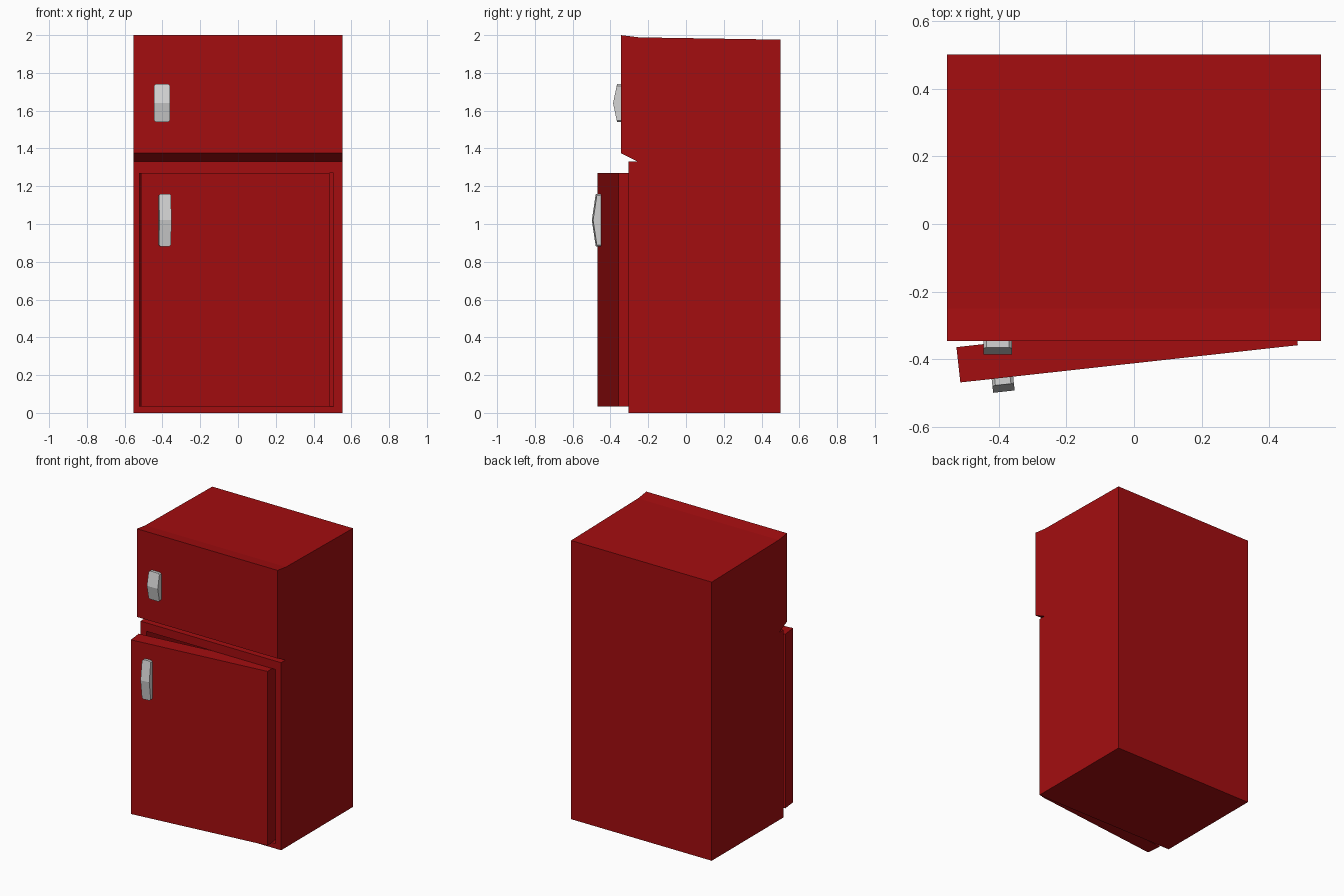
import bpy, bmesh, math
from mathutils import Matrix

if "Cube" in bpy.data.objects:
    bpy.data.objects.remove(bpy.data.objects["Cube"])


def material(name, color):
    m = bpy.data.materials.new(name)
    m.diffuse_color = (*color, 1)
    m.use_nodes = True
    m.node_tree.nodes["Principled BSDF"].inputs["Base Color"].default_value = m.diffuse_color
    return m


RED = material("red enamel", (0.37, 0.004, 0.005))
SILVER = material("light grey metal", (0.66, 0.66, 0.66))


def extrude_profile(points, x0, x1):
    """Sweep a (y, z) outline from x0 to x1."""
    bm = bmesh.new()
    a, b = [[bm.verts.new((x, y, z)) for y, z in points] for x in (x0, x1)]
    bm.faces.new(a)
    bm.faces.new(b[::-1])
    n = len(points)
    for i in range(n):
        j = (i + 1) % n
        bm.faces.new((a[i], b[i], b[j], a[j]))
    bmesh.ops.recalc_face_normals(bm, faces=bm.faces)
    bm.normal_update()
    return bm


def finish(bm, name, mat, matrix=None):
    mesh = bpy.data.meshes.new(name)
    bm.to_mesh(mesh)
    bm.free()
    mesh.materials.append(mat)
    obj = bpy.data.objects.new(name, mesh)
    if matrix:
        obj.matrix_world = matrix
    bpy.context.collection.objects.link(obj)
    return obj


def handle(name, x0, x1, front, z0, z1, matrix=None):
    """Peaked pull with clipped corners, standing out from a front plane."""
    mid = (z0 + z1) / 2
    bm = extrude_profile([(front + 0.005, z0), (front - 0.02, z0), (front - 0.041, mid),
                          (front - 0.02, z1), (front + 0.005, z1)], x0, x1)
    corners = [e for e in bm.edges
               if abs(e.verts[0].co.y - e.verts[1].co.y) > 0.02
               and abs(e.verts[0].co.z - e.verts[1].co.z) < 1e-5]
    bmesh.ops.bevel(bm, geom=corners, offset=0.009, segments=1, affect='EDGES')
    finish(bm, name, SILVER, matrix)


# Cabinet with overhanging freezer front and hollow lower compartment
bm = extrude_profile([(0.5, 0), (0.5, 1.976), (-0.25, 1.988), (-0.345, 2.0),
                      (-0.345, 1.375), (-0.255, 1.33), (-0.305, 1.33), (-0.305, 0)],
                     -0.552, 0.552)
bm.faces.ensure_lookup_table()
front = next(f for f in bm.faces
             if f.normal.y < -0.99 and f.calc_center_median().z < 1)
bmesh.ops.inset_individual(bm, faces=[front], thickness=0.065, depth=0)
for v in front.verts:
    v.co.z = 0.035 if v.co.z < 0.5 else 1.27
bm.normal_update()
bmesh.ops.inset_individual(bm, faces=[front], thickness=0.001, depth=0)
for v in front.verts:
    v.co.y = 0.35
finish(bm, "cabinet", RED)
handle("freezer_handle", -0.445, -0.36, -0.345, 1.54, 1.74)

# Lower door standing slightly ajar on its right-hand hinge
hinge = Matrix.Translation((0.484, -0.358, 0)) @ Matrix.Rotation(math.radians(6.3), 4, 'Z')
bm = extrude_profile([(0, 0.035), (0.105, 0.035), (0.105, 1.27), (0, 1.27)], -1.003, 0)
finish(bm, "lower_door", RED, hinge)
handle("lower_door_handle", -0.91, -0.846, 0, 0.88, 1.16, hinge)
